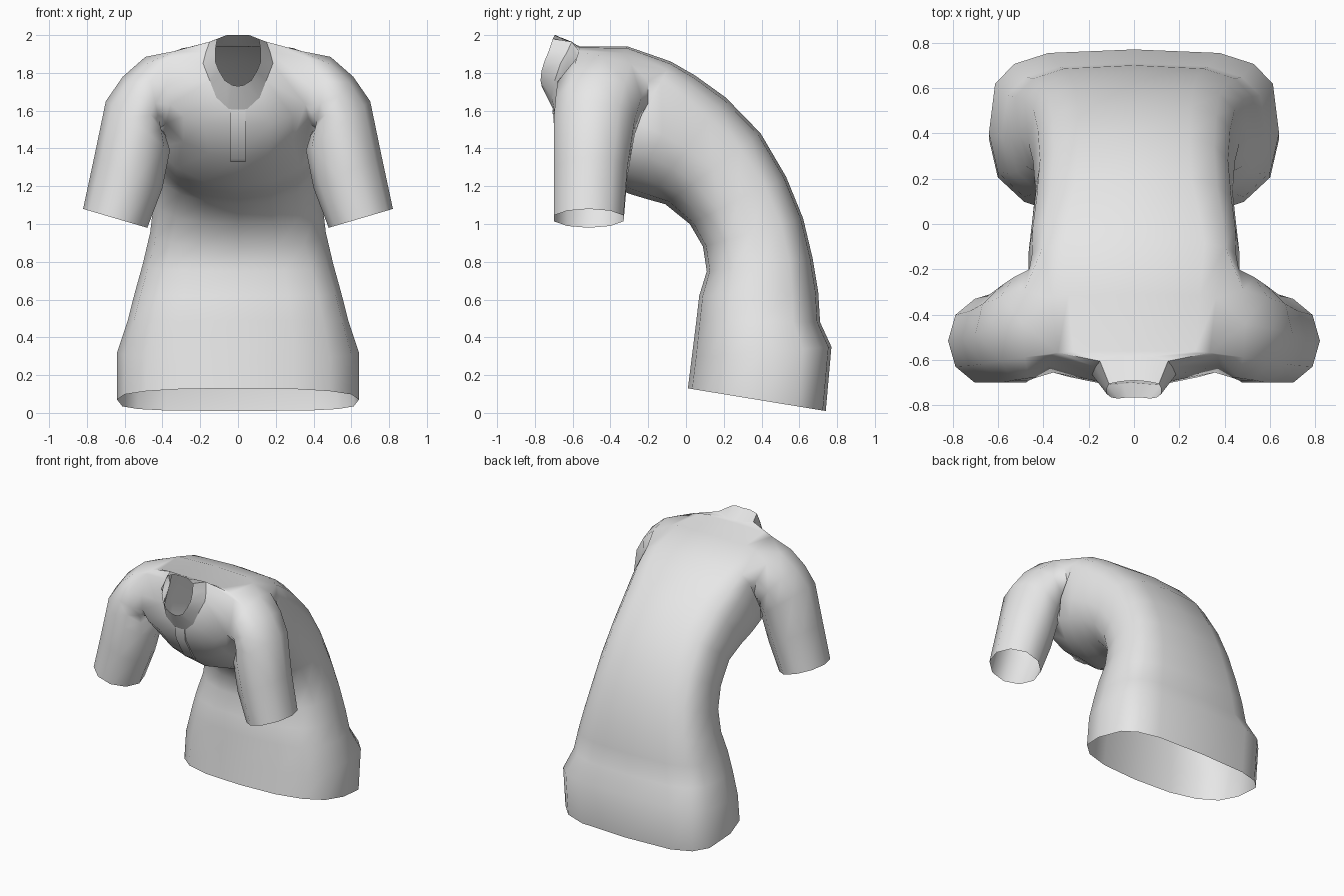
import bpy
import bmesh
from math import sin, cos, pi, radians, copysign
from mathutils import Vector

cube = bpy.data.objects.get("Cube")
if cube:
    bpy.data.objects.remove(cube, do_unlink=True)

fabric = bpy.data.materials.new("light grey fabric")
fabric.use_nodes = True
GREY = (0.8, 0.8, 0.8, 1)
fabric.diffuse_color = GREY
fabric.node_tree.nodes["Principled BSDF"].inputs["Base Color"].default_value = GREY


def finish(bm, name, angle):
    """Turn a bmesh into a smooth shaded object."""
    bmesh.ops.recalc_face_normals(bm, faces=bm.faces)
    mesh = bpy.data.meshes.new(name)
    bm.to_mesh(mesh)
    bm.free()
    mesh.materials.append(fabric)
    obj = bpy.data.objects.new(name, mesh)
    bpy.context.collection.objects.link(obj)
    bpy.ops.object.select_all(action="DESELECT")
    obj.select_set(True)
    bpy.context.view_layer.objects.active = obj
    bpy.ops.object.shade_smooth_by_angle(angle=radians(angle))


def bridge(bm, a, b, closed=True):
    n = len(a)
    for i in range(n if closed else n - 1):
        k = (i + 1) % n
        bm.faces.new((a[i], a[k], b[k], b[i]))


def spow(v, e):
    return copysign(abs(v) ** e, v)


def mirrored(half):
    """Close a half outline that runs from back centre to front centre."""
    return half + [(-x, y, z) for x, y, z in half[-2:0:-1]]


# Torso rings: front y, front z, back y, back z, half width, front and back roundness
SEG = 16
TORSO = [
    (0.01, 0.13, 0.74, 0.01, 0.64, 0.8, 0.55),
    (0.03, 0.29, 0.77, 0.35, 0.64, 0.8, 0.55),
    (0.055, 0.49, 0.71, 0.48, 0.585, 0.75, 0.6),
    (0.07, 0.62, 0.70, 0.64, 0.548, 0.75, 0.6),
    (0.11, 0.75, 0.67, 0.82, 0.505, 0.75, 0.6),
    (0.09, 0.88, 0.62, 1.03, 0.465, 0.8, 0.6),
    (0.02, 1.00, 0.53, 1.25, 0.445, 0.9, 0.6),
    (-0.11, 1.105, 0.395, 1.48, 0.435, 1, 0.6),
    (-0.20, 1.13, 0.21, 1.67, 0.45, 1, 0.6),
    (-0.30, 1.16, 0.05, 1.785, 0.465, 1, 0.5),
    (-0.40, 1.20, -0.08, 1.86, 0.465, 1, 0.42),
    (-0.59, 1.35, -0.31, 1.94, 0.41, 1, 0.36),
    (-0.69, 1.52, -0.56, 1.94, 0.38, 0.8, 0.36),
]
# Neckline and collar lip, half outlines
NECK = [(0, -0.58, 1.945), (0.07, -0.585, 1.95), (0.15, -0.605, 1.965),
        (0.17, -0.63, 1.91), (0.185, -0.665, 1.85), (0.15, -0.695, 1.76),
        (0.115, -0.71, 1.67), (0.05, -0.705, 1.61), (0, -0.70, 1.60)]
LIP = [(0, -0.69, 2.0), (0.06, -0.695, 2.0), (0.11, -0.705, 1.98),
       (0.12, -0.725, 1.92), (0.12, -0.75, 1.86), (0.10, -0.765, 1.81),
       (0.07, -0.77, 1.76), (0.03, -0.765, 1.735), (0, -0.765, 1.73)]
# Sleeve rings: outer x, outer z, inner x, inner z, front y, back y
SLEEVE = [
    (0.49, 1.885, 0.41, 1.51, -0.68, -0.20),
    (0.61, 1.78, 0.385, 1.47, -0.69, -0.235),
    (0.70, 1.65, 0.36, 1.39, -0.70, -0.27),
    (0.76, 1.36, 0.40, 1.19, -0.70, -0.31),
    (0.82, 1.08, 0.48, 0.98, -0.70, -0.33),
]

bm = bmesh.new()
rings = []
for fy, fz, by, bz, w, front, back in TORSO:
    ring = []
    for j in range(SEG):
        t = 2 * pi * j / SEG
        e = front if j > SEG // 2 else back
        s = spow(sin(t), e)
        ring.append(bm.verts.new((w * spow(cos(t), e),
                                  (fy + by) / 2 + s * (by - fy) / 2,
                                  (fz + bz) / 2 + s * (bz - fz) / 2)))
    rings.append(ring)
# The neckline outline starts at the back, a quarter turn on from the rings
neck = [bm.verts.new(p) for p in mirrored(NECK)]
rings.append([neck[(SEG // 4 - j) % SEG] for j in range(SEG)])

# Skin the torso, leaving an armhole on each side
LOW, HIGH = 10, 12
HALF = SEG // 2
ARMHOLE = {SEG - 1, 0, 1}
for r in range(len(rings) - 1):
    for j in range(SEG):
        if LOW <= r < HIGH and (j in ARMHOLE or (HALF - j - 1) % SEG in ARMHOLE):
            continue
        k = (j + 1) % SEG
        bm.faces.new((rings[r][j], rings[r][k], rings[r + 1][k], rings[r + 1][j]))

# Sleeves grow out of the armholes
for side in (1, -1):
    def edge(r, j):
        return rings[r][j % SEG if side > 0 else (HALF - j) % SEG]
    loop = ([edge(LOW + 1, 2)] + [edge(LOW, j) for j in (2, 1, 0, -1)]
            + [edge(LOW + 1, -1)] + [edge(HIGH, j) for j in (-1, 0, 1, 2)])
    for ox, oz, ix, iz, fy, by in SLEEVE:
        ring = []
        for i in range(len(loop)):
            a = 2 * pi * i / len(loop)
            c, s = cos(a), sin(a) * 1.05
            ring.append(bm.verts.new((side * ((ox + ix) / 2 + c * (ox - ix) / 2),
                                      (fy + by) / 2 + s * (by - fy) / 2,
                                      (oz + iz) / 2 + c * (oz - iz) / 2)))
        bridge(bm, loop, ring)
        loop = ring
finish(bm, "shirt_body", 80)

# Collar: a flared band between neckline and lip
bm = bmesh.new()
base, lip = [[bm.verts.new(p) for p in mirrored(h)] for h in (NECK, LIP)]
bridge(bm, base, lip)
finish(bm, "collar", 40)

# Button placket: a thin strip lying on the chest
bm = bmesh.new()
rows = []
for y, z in ((-0.70, 1.61), (-0.69, 1.52), (-0.59, 1.35), (-0.568, 1.333)):
    outer = Vector((0, y - 0.008, z - 0.004))
    rows.append([bm.verts.new(outer + Vector(o)) for o in
                 ((-0.04, 0.009, 0.004), (-0.04, 0, 0), (0.04, 0, 0), (0.04, 0.009, 0.004))])
for a, b in zip(rows, rows[1:]):
    bridge(bm, a, b, closed=False)
bm.faces.new(rows[-1])
finish(bm, "placket", 40)
